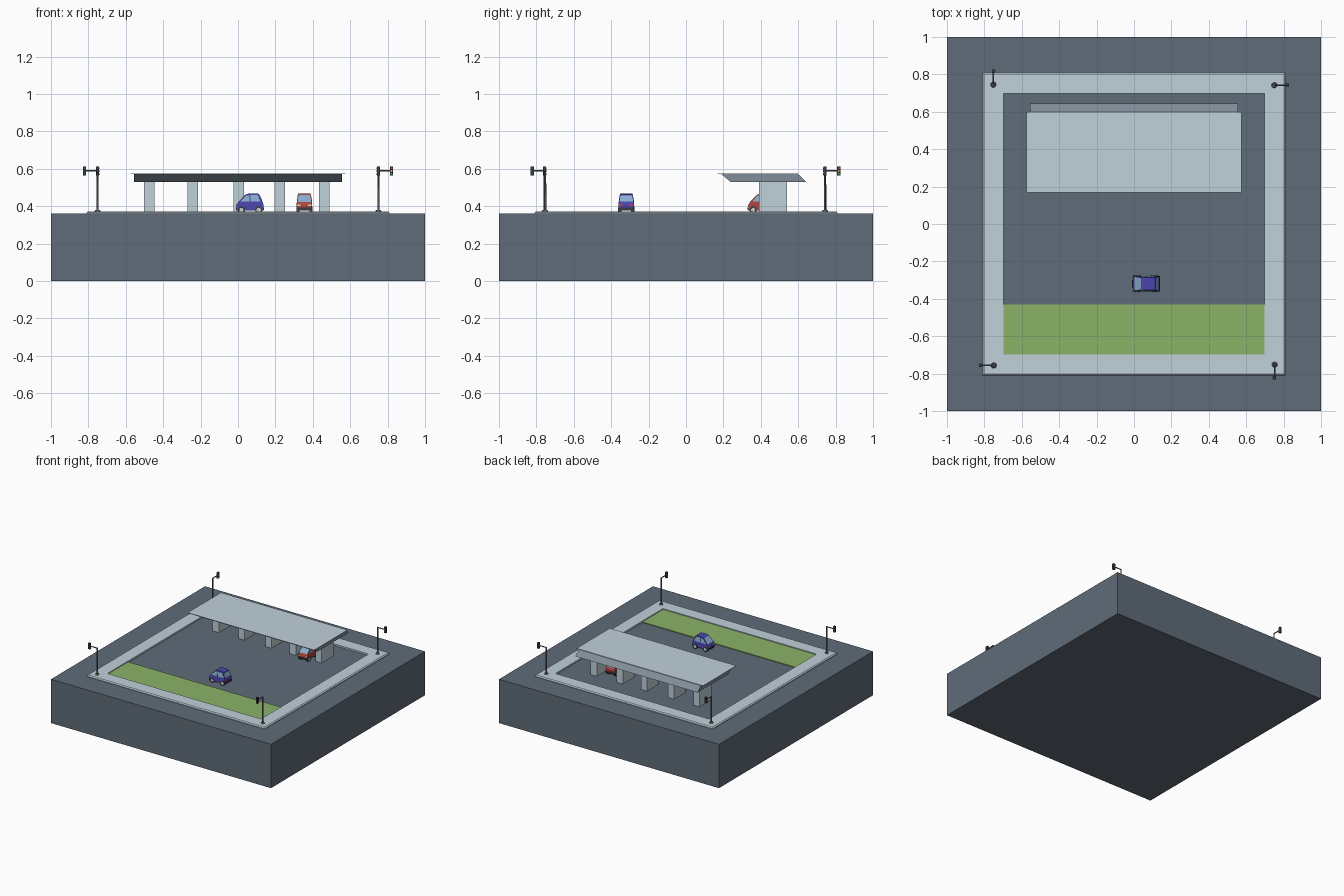
import bpy, bmesh, math
from mathutils import Matrix, Vector

if "Cube" in bpy.data.objects:
    bpy.data.objects.remove(bpy.data.objects["Cube"])

MATS = {}
COLOURS = dict(slate=(.115, .15, .19), pale=(.53, .64, .71), roof=(.22, .27, .32), grass=(.26, .45, .14),
               dark=(.04, .045, .055), steel=(.12, .14, .16), blue=(.07, .06, .42), red=(.42, .06, .05),
               glass=(.25, .42, .62), hub=(.6, .62, .65), lamp_red=(.8, .04, .04),
               lamp_amber=(.85, .5, .05), lamp_green=(.05, .6, .12), cream=(.85, .78, .4))


def finish(name, bm, colour, xf=Matrix()):
    bmesh.ops.recalc_face_normals(bm, faces=bm.faces)
    me = bpy.data.meshes.new(name)
    bm.to_mesh(me)
    bm.free()
    ob = bpy.data.objects.new(name, me)
    bpy.context.collection.objects.link(ob)
    ob.matrix_world = xf
    if colour not in MATS:
        MATS[colour] = bpy.data.materials.new(colour)
        MATS[colour].diffuse_color = (*COLOURS[colour], 1)
    me.materials.append(MATS[colour])
    return ob


def box(name, lo, hi, colour, xf=Matrix()):
    bm = bmesh.new()
    lo, hi = Vector(lo), Vector(hi)
    size = hi - lo
    bmesh.ops.create_cube(bm, size=1, matrix=Matrix.Translation((lo + hi) / 2) @ Matrix.Diagonal((*size, 1)))
    return finish(name, bm, colour, xf)


def rod(name, a, b, r1, r2, colour, xf=Matrix(), n=12):
    a, b = Vector(a), Vector(b)
    rot = (b - a).to_track_quat('Z', 'Y').to_matrix().to_4x4()
    bm = bmesh.new()
    bmesh.ops.create_cone(bm, cap_ends=True, segments=n, radius1=r1, radius2=r2, depth=(b - a).length,
                          matrix=Matrix.Translation((a + b) / 2) @ rot)
    ob = finish(name, bm, colour, xf)
    for p in ob.data.polygons:
        p.use_smooth = len(p.vertices) == 4
    ob.data.set_sharp_from_angle(angle=math.radians(40))
    return ob


def prism(name, profile, half, colour, xf=Matrix(), axis='Y'):
    """Side profile swept across; half(z) gives the half width at each height."""
    bm = bmesh.new()
    sides = []
    for s in (-1, 1):
        sides.append([bm.verts.new((u, s * half(z), z) if axis == 'Y' else (s * half(z), u, z))
                      for u, z in profile])
    a, b = sides
    bm.faces.new(a)
    bm.faces.new(b[::-1])
    for i in range(len(a)):
        j = (i + 1) % len(a)
        bm.faces.new((a[i], b[i], b[j], a[j]))
    return finish(name, bm, colour, xf)


# ground block and grass
G = .36
box("ground_block", (-1, -1, 0), (1, 1, G), "slate")
box("grass_strip", (-.70, -.70, G - .01), (.70, -.43, G + .006), "grass")

# pavement ring with a slanted kerb on the outside
bm = bmesh.new()
loops = [[bm.verts.new((sx * r, sy * r, z)) for sx, sy in ((-1, -1), (1, -1), (1, 1), (-1, 1))]
         for r, z in ((.81, G - .004), (.81, G + .006), (.802, G + .013), (.698, G + .013), (.698, G - .004))]
for k in range(5):
    p, q = loops[k], loops[(k + 1) % 5]
    for i in range(4):
        j = (i + 1) % 4
        bm.faces.new((p[i], p[j], q[j], q[i]))
finish("pavement_ring", bm, "pale")

# shelter: leaning roof slab, thin top sheet, pillars
prism("canopy_slab", [(.19, .571), (.60, .571), (.643, .53), (.238, .53)], lambda z: .555, "roof", axis='X')
box("canopy_sheet", (-.575, .168, .571), (.575, .60, .575), "pale")
for i, x in enumerate((-.475, -.242, .004, .224, .46)):
    box(f"shelter_pillar_{i}", (x - .028, .39, G), (x + .028, .54, .532), "pale")


# traffic lights: arm along local +x, lamps facing local -y
def traffic_light(tag, x, y, deg):
    xf = Matrix.Translation((x, y, G + .012)) @ Matrix.Rotation(math.radians(deg), 4, 'Z')
    rod("signal_foot_" + tag, (0, 0, 0), (0, 0, .009), .016, .011, "steel", xf)
    rod("signal_pole_" + tag, (0, 0, .005), (0, 0, .22), .0055, .0045, "steel", xf)
    rod("signal_arm_" + tag, (0, 0, .217), (.066, 0, .217), .004, .004, "steel", xf, 8)
    box("signal_head_" + tag, (.062, -.008, .192), (.08, .008, .24), "dark", xf)
    for z, c in ((.231, "lamp_red"), (.216, "lamp_amber"), (.201, "lamp_green")):
        rod(c + "_" + tag, (.071, -.006, z), (.071, -.0105, z), .0058, .005, c, xf)


traffic_light("back_right", .75, .742, 0)
traffic_light("back_left", -.752, .745, 90)
traffic_light("front_left", -.75, -.756, 180)
traffic_light("front_right", .752, -.752, 270)


# small car: nose towards local -x
def car(tag, paint, x, y, deg):
    xf = Matrix.Translation((x, y, G)) @ Matrix.Rotation(math.radians(deg), 4, 'Z')

    def half(z):
        return .041 if z <= .06 else .041 - (z - .06) * .16

    prism("car_body_" + tag, [(-.072, .018), (-.072, .044), (-.064, .060), (-.024, .102), (-.008, .108),
                              (.040, .108), (.050, .103), (.068, .060), (.072, .050), (.072, .018)],
          half, paint, xf)
    # side windows poke through both flanks
    for n, pts in (("front", [(-.052, .064), (-.021, .097), (-.002, .099), (-.002, .064)]),
                   ("rear", [(.004, .064), (.004, .099), (.042, .099), (.056, .064)])):
        prism(f"{n}_side_windows_{tag}", pts, lambda z: half(z) + .0008, "glass", xf)
    # windscreen and rear window
    prism("windscreen_" + tag, [(-.0625, .063), (-.0265, .101), (-.024, .099), (-.06, .061)],
          lambda z: half(z) - .004, "glass", xf)
    prism("rear_window_" + tag, [(.0535, .0975), (.0665, .0665), (.063, .0665), (.050, .0975)],
          lambda z: half(z) - .004, "glass", xf)
    # bumpers and lights
    for n, s in (("front", -1), ("rear", 1)):
        xs = sorted((s * .068, s * .076))
        box(f"{n}_bumper_{tag}", (xs[0], -.041, .02), (xs[1], .041, .032), "dark", xf)
        for t in (-1, 1):
            ys, xl = sorted((t * .02, t * .038)), sorted((s * .06, s * .0735))
            box(f"{n}_light_{tag}", (xl[0], ys[0], .040), (xl[1], ys[1], .049),
                "cream" if s < 0 else "lamp_red", xf)
    # wheels
    for wx in (-.046, .047):
        for s in (-1, 1):
            rod("tyre_" + tag, (wx, s * .026, .02), (wx, s * .0425, .02), .0195, .0195, "dark", xf, 16)
            rod("wheel_hub_" + tag, (wx, s * .04, .02), (wx, s * .0435, .02), .013, .012, "hub", xf, 16)


car("blue", "blue", .064, -.319, 0)
car("red", "red", .355, .405, 90)

for m in bpy.data.materials:
    if m.users and not m.is_grease_pencil:
        m.use_nodes = True
        m.node_tree.nodes["Principled BSDF"].inputs["Base Color"].default_value = m.diffuse_color
